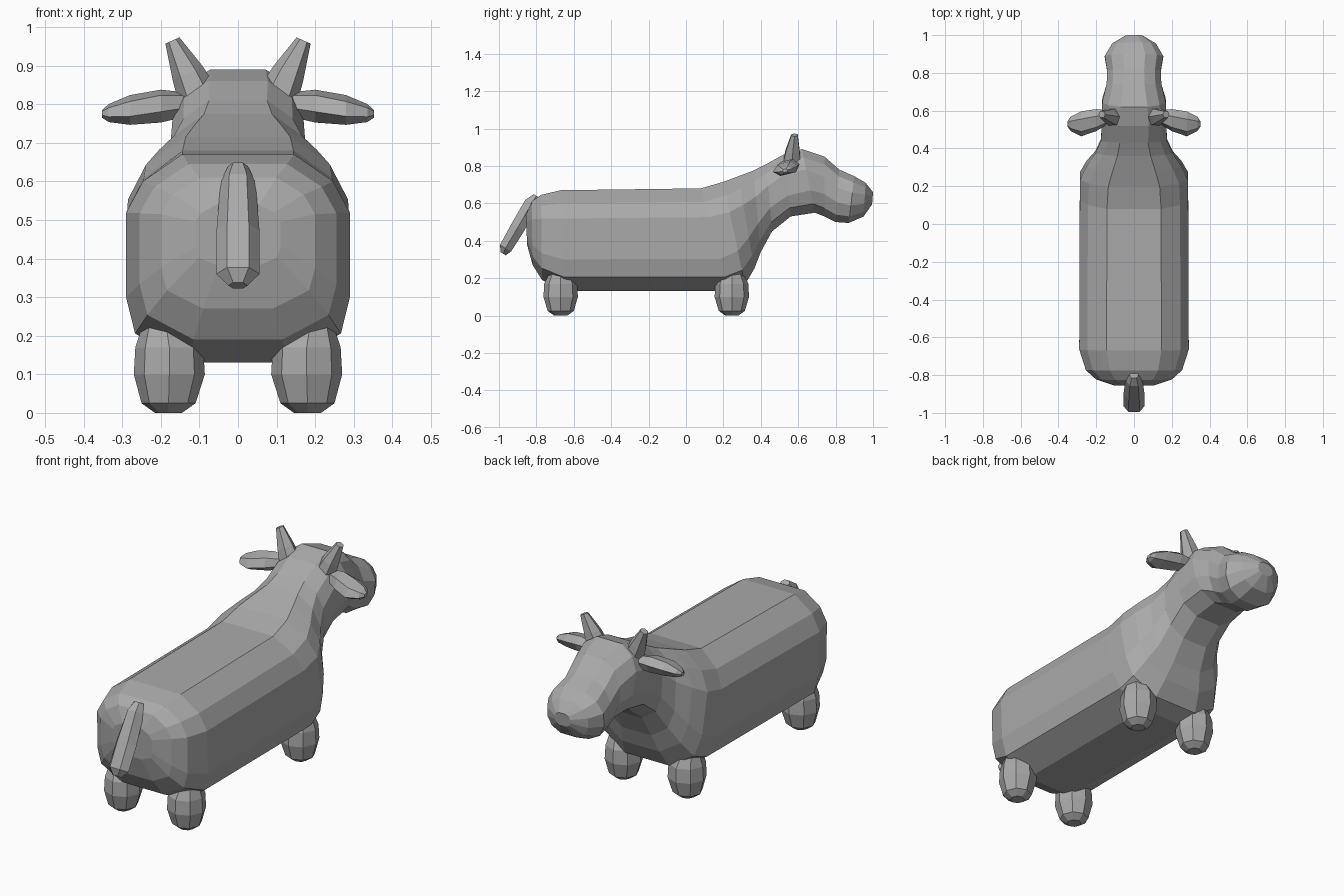
import bpy, bmesh, math
from mathutils import Vector

if "Cube" in bpy.data.objects:
    bpy.data.objects.remove(bpy.data.objects["Cube"])

grey = bpy.data.materials.new("plain grey")
grey.diffuse_color = (0.4, 0.4, 0.4, 1)
grey.use_nodes = True
grey.node_tree.nodes["Principled BSDF"].inputs["Base Color"].default_value = grey.diffuse_color


def loft(name, rings, mirror=False):
    """Skin a list of equal-length point rings, capping both ends."""
    bm = bmesh.new()
    vs = [[bm.verts.new(p) for p in ring] for ring in rings]
    n = len(vs[0])
    for a, b in zip(vs, vs[1:]):
        for i in range(n):
            j = (i + 1) % n
            bm.faces.new((a[i], a[j], b[j], b[i]))
    bm.faces.new(vs[0])
    bm.faces.new(vs[-1])
    bmesh.ops.recalc_face_normals(bm, faces=bm.faces)
    me = bpy.data.meshes.new(name)
    bm.to_mesh(me)
    bm.free()
    me.materials.append(grey)
    ob = bpy.data.objects.new(name, me)
    bpy.context.collection.objects.link(ob)
    if mirror:
        ob.modifiers.new("Mirror", 'MIRROR').use_mirror_merge = False
    return ob


def oval(c, u, v, ru, rv, n=6):
    """Ring around c spanned by directions u and v."""
    c, u, v = Vector(c), Vector(u).normalized(), Vector(v).normalized()
    return [c + u * ru * math.cos(t) + v * rv * math.sin(t)
            for t in (2 * math.pi * i / n for i in range(n))]


# Body, neck and head: one loft of sections given by top point, bottom point, half width
BARREL = [(.5, 1), (.85, .74), (1, .44), (1, -.37), (.92, -.72), (.45, -1)]
HEAD = [(.38, 1), (.78, .74), (1, .3), (1, -.25), (.8, -.72), (.38, -1)]


def section(yt, zt, yb, zb, w, k):
    top, bot = Vector((0, yt, zt)), Vector((0, yb, zb))
    mid, half = (top + bot) / 2, (top - bot) / 2
    prof = [(a[0] * (1 - k) + b[0] * k, a[1] * (1 - k) + b[1] * k)
            for a, b in zip(BARREL, HEAD)]
    prof += [(-x, z) for x, z in reversed(prof)]
    return [mid + half * z + Vector((x * w, 0, 0)) for x, z in prof]


SECTIONS = [
    (-.855, .54, -.85, .38, .11, 0),
    (-.825, .61, -.82, .27, .20, 0),
    (-.775, .645, -.77, .19, .255, 0),
    (-.67, .67, -.65, .13, .29, 0),
    (.08, .68, .23, .13, .287, 0),
    (.20, .715, .315, .165, .285, .2),
    (.28, .745, .365, .25, .25, .4),
    (.36, .775, .40, .34, .205, .6),
    (.43, .81, .46, .45, .175, .6),
    (.52, .86, .56, .53, .17, .4),
    (.62, .89, .69, .55, .168, .6),
    (.74, .85, .74, .53, .145, 1),
    (.82, .78, .80, .50, .142, 1),
    (.90, .745, .87, .495, .155, 1),
    (.96, .71, .95, .53, .115, 1),
    (1.0, .66, .995, .595, .045, 1),
]
loft("body_and_head", [section(*s) for s in SECTIONS])

# Legs: short rounded stumps
for name, y in (("front_leg", .245), ("rear_leg", -.67)):
    rings = [oval((x, y, z), (1, 0, 0), (0, 1, 0), r, r, 8)
             for x, z, r in ((.18, 0, .035), (.18, .025, .07), (.178, .10, .092),
                             (.178, .17, .088), (.19, .25, .05))]
    loft(name, rings, mirror=True)

# Horns: tapered, leaning outwards
loft("horn", [oval(c, (.9, 0, -.4), (0, 1, 0), r, r)
              for c, r in (((.10, .565, .81), .055), ((.13, .57, .88), .043),
                           ((.17, .58, .965), .02))], mirror=True)

# Ears: flattened leaf shapes pointing sideways
loft("ear", [oval(c, (0, 1, .25), (0, -.25, 1), ru, rv)
             for c, ru, rv in (((.12, .57, .80), .03, .03), ((.20, .55, .795), .06, .042),
                               ((.28, .53, .785), .068, .036),
                               ((.335, .53, .777), .04, .022),
                               ((.352, .53, .775), .015, .01))], mirror=True)

# Tail: hangs from the rump, sloping backwards
loft("tail", [oval(c, (1, 0, 0), (0, -.86, .5), ru, rv)
              for c, ru, rv in (((0, -.80, .64), .025, .02), ((0, -.825, .60), .045, .045),
                                ((0, -.90, .47), .056, .045), ((0, -.965, .36), .056, .04),
                                ((0, -.977, .33), .025, .018))])
